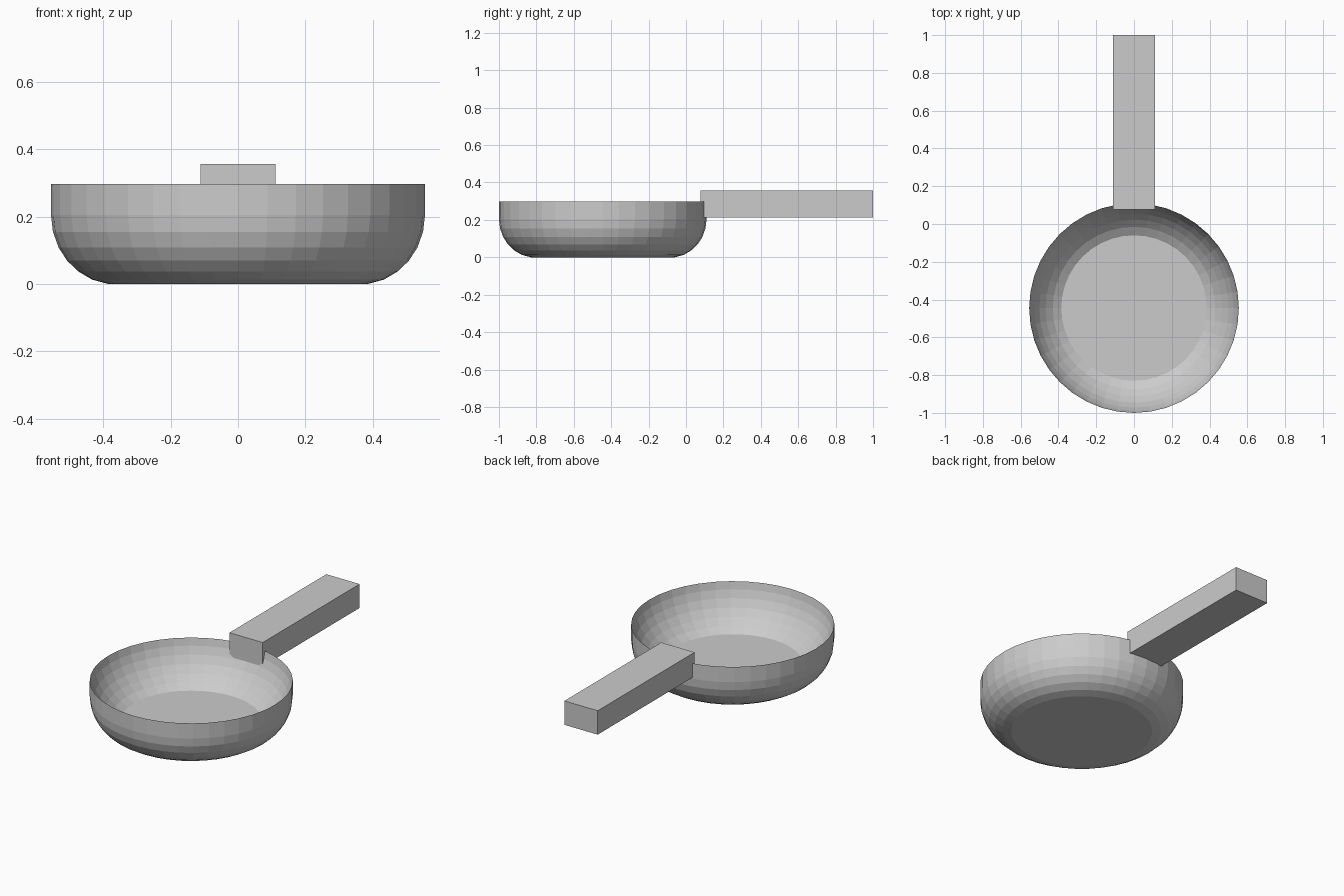
import bpy, bmesh, math

if "Cube" in bpy.data.objects:
    bpy.data.objects.remove(bpy.data.objects["Cube"])

SEGMENTS = 40
CENTRE_Y = -0.445


def finish(bm, name):
    bmesh.ops.recalc_face_normals(bm, faces=bm.faces)
    mesh = bpy.data.meshes.new(name)
    bm.to_mesh(mesh)
    bm.free()
    obj = bpy.data.objects.new(name, mesh)
    bpy.context.collection.objects.link(obj)
    return obj


def lathe(name, profile):
    """Spin (radius, height) points about z; a radius of zero is not needed, ends are capped."""
    bm = bmesh.new()
    rings = []
    for r, z in profile:
        rings.append([bm.verts.new((r * math.cos(2 * math.pi * i / SEGMENTS),
                                    r * math.sin(2 * math.pi * i / SEGMENTS), z))
                      for i in range(SEGMENTS)])
    for a, b in zip(rings, rings[1:]):
        for i in range(SEGMENTS):
            j = (i + 1) % SEGMENTS
            bm.faces.new((a[i], a[j], b[j], b[i]))
    bm.faces.new(rings[0])
    bm.faces.new(rings[-1])
    return finish(bm, name)


# Pan bowl: rounded outside, sharp rim, sloping inside down to a raised floor
outer = [(0.385, 0.0)]
for deg in (-68, -54, -41, -28, -14, 0):
    t = math.radians(deg)
    outer.append((0.36 + 0.195 * math.cos(t), 0.205 + 0.207 * math.sin(t)))
rim = [(0.555, 0.297)]
inner = [(0.545, 0.253), (0.527, 0.208), (0.501, 0.163),
         (0.468, 0.122), (0.43, 0.085), (0.385, 0.056)]
bowl = lathe("pan_bowl", outer + rim + inner)
bowl.location.y = CENTRE_Y

# Handle: plain bar passing through the rim
bpy.ops.mesh.primitive_cube_add(size=1, location=(0, 0.5385, 0.284))
handle = bpy.context.object
handle.name = "handle"
handle.scale = (0.222, 0.923, 0.144)
